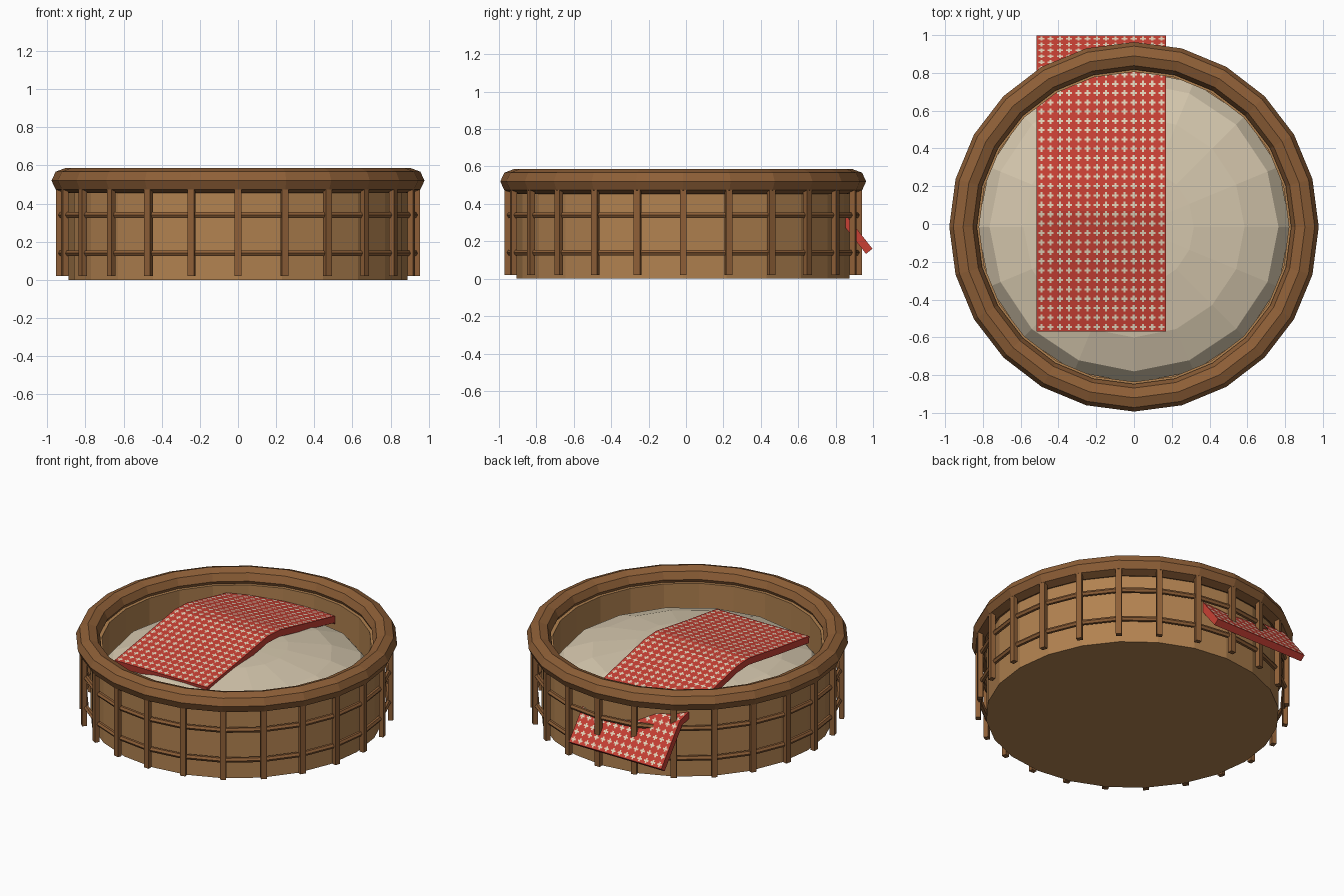
import bpy, bmesh, math
from mathutils import Vector, Matrix

if "Cube" in bpy.data.objects:
    bpy.data.objects.remove(bpy.data.objects["Cube"])

CY = -0.015   # basket axis in y
SIDES = 24


def material(name, rgb):
    lin = [((c / 255 + 0.055) / 1.055) ** 2.4 for c in rgb]
    m = bpy.data.materials.new(name)
    m.diffuse_color = (*lin, 1)
    m.use_nodes = True
    m.node_tree.nodes["Principled BSDF"].inputs["Base Color"].default_value = m.diffuse_color
    return m


TAN = material("tan wicker", (178, 130, 80))
BROWN = material("brown wicker", (142, 95, 55))
CREAM = material("cream lining", (214, 200, 174))
RED = material("red cloth", (200, 64, 52))
PALE = material("pale cross", (228, 212, 186))


def add_object(name, bm, *mats):
    bmesh.ops.recalc_face_normals(bm, faces=bm.faces)
    mesh = bpy.data.meshes.new(name)
    bm.to_mesh(mesh)
    bm.free()
    for m in mats:
        mesh.materials.append(m)
    ob = bpy.data.objects.new(name, mesh)
    bpy.context.collection.objects.link(ob)
    return ob


def lathe(name, profile, mat, closed=False):
    """Spin an (r, z) profile around the basket axis; r = 0 makes a pole."""
    bm = bmesh.new()
    verts = [bm.verts.new((r, CY, z)) for r, z in profile]
    pairs = list(zip(verts, verts[1:]))
    if closed:
        pairs.append((verts[-1], verts[0]))
    edges = [bm.edges.new(p) for p in pairs]
    bmesh.ops.spin(bm, geom=verts + edges, cent=(0, CY, 0), axis=(0, 0, 1),
                   angle=math.tau, steps=SIDES)
    bmesh.ops.remove_doubles(bm, verts=bm.verts, dist=1e-4)
    return add_object(name, bm, mat)


def ring(name, radius, z, a, b, n, mat):
    pts = [(radius + a * math.cos(math.tau * i / n), z + b * math.sin(math.tau * i / n))
           for i in range(n)]
    return lathe(name, pts, mat, closed=True)


# Basket wall with floor, rolled rim and two weaving hoops
lathe("basket_wall", [(0, 0), (0.89, 0), (0.89, 0.5), (0.82, 0.5), (0.82, 0.06), (0, 0.06)], TAN)
ring("basket_rim", 0.905, 0.52, 0.073, 0.066, 8, BROWN)
for label, z in (("lower", 0.14), ("upper", 0.34)):
    ring(label + "_hoop", 0.928, z, 0.017, 0.017, 6, BROWN)

# Upright stakes around the wall
bm = bmesh.new()
for i in range(SIDES):
    mat = (Matrix.Translation((0, CY, 0)) @ Matrix.Rotation(math.tau * i / SIDES, 4, 'Z')
           @ Matrix.Translation((0.94, 0, 0.26)) @ Matrix.Diagonal((0.03, 0.036, 0.48, 1)))
    bmesh.ops.create_cube(bm, size=1, matrix=mat)
add_object("stakes", bm, BROWN)

# Domed cushion filling the basket
bm = bmesh.new()
bmesh.ops.create_uvsphere(bm, u_segments=16, v_segments=8, radius=1,
                          matrix=Matrix.Translation((0, CY, 0.29)) @ Matrix.Diagonal((0.828, 0.828, 0.2, 1)))
add_object("cushion", bm, CREAM)

# Cloth draped over the cushion and out through the back
path = [Vector(p) for p in ((-0.57, 0.452), (-0.26, 0.497), (0.07, 0.55),
                            (0.2, 0.543), (0.8, 0.41), (0.997, 0.16))]
lengths = [(b - a).length for a, b in zip(path, path[1:])]


def along(s):
    for a, b, d in zip(path, path[1:], lengths):
        if s <= d + 1e-6:
            return a.lerp(b, s / d)
        s -= d
    return path[-1]


def stations(total, cells):
    """Per cell: gap, arm, centre, arm, gap, so each cell can hold a cross."""
    p = total / cells
    return [p * (i + f) for i in range(cells) for f in (0, 0.17, 0.39, 0.61, 0.83)] + [total]


X0, X1 = -0.515, 0.17
us = stations(X1 - X0, 14)
vs = stations(sum(lengths), 34)
bm = bmesh.new()
grid = []
for v in vs:
    y, z = along(v)
    grid.append([bm.verts.new((X0 + u, y, z)) for u in us])
for j in range(len(vs) - 1):
    for i in range(len(us) - 1):
        f = bm.faces.new((grid[j][i], grid[j][i + 1], grid[j + 1][i + 1], grid[j + 1][i]))
        a, b = i % 5, j % 5
        inside = 1 <= a <= 3 and 1 <= b <= 3
        f.material_index = 1 if inside and (a == 2 or b == 2) else 0
cloth = add_object("checked_cloth", bm, RED, PALE)
if cloth.data.polygons[0].normal.z < 0:
    cloth.data.flip_normals()
solid = cloth.modifiers.new("thickness", 'SOLIDIFY')
solid.thickness = 0.044
solid.offset = -1
